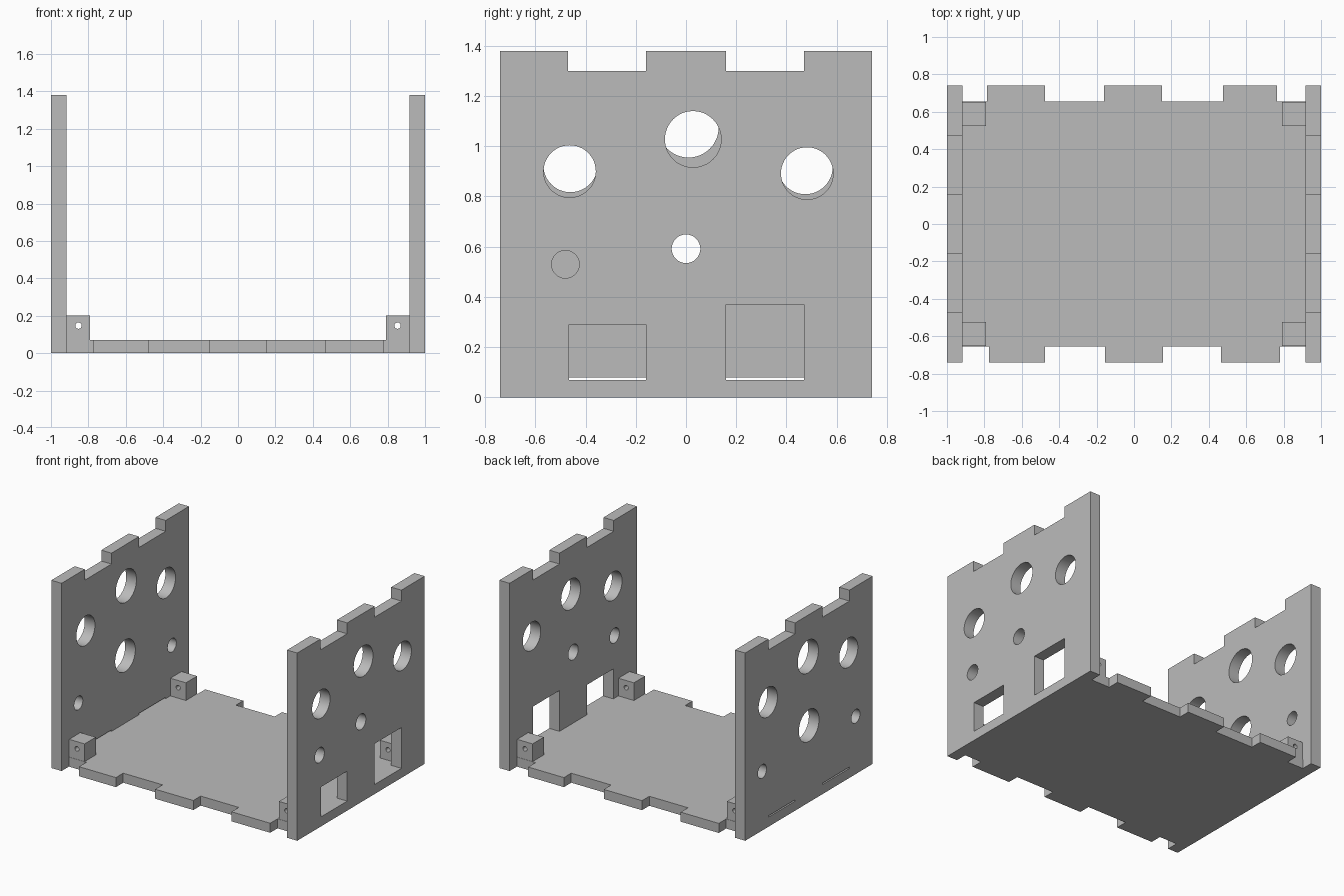
import bpy, bmesh, math
from mathutils import Matrix

if "Cube" in bpy.data.objects:
    bpy.data.objects.remove(bpy.data.objects["Cube"])

grey = bpy.data.materials.new("panel grey")
grey.use_nodes = True
grey.diffuse_color = (0.5, 0.5, 0.5, 1)
grey.node_tree.nodes["Principled BSDF"].inputs["Base Color"].default_value = (0.5, 0.5, 0.5, 1)

# Local profile axes to world axes
FLAT = Matrix.Identity(3)                                # profile in x, y
SIDE = Matrix(((0, 0, 1), (1, 0, 0), (0, 1, 0)))         # profile in y, z
FACE = Matrix(((1, 0, 0), (0, 0, -1), (0, 1, 0)))        # profile in x, z


def comb(level, spans):
    """Points along an edge that steps away from its level over each (start, end, step)."""
    pts = []
    for a, b, step in spans:
        pts += [(a, level), (a, step), (b, step), (b, level)]
    return pts


def circle(x, y, r, n=48):
    return [(x + r * math.cos(2 * math.pi * i / n), y + r * math.sin(2 * math.pi * i / n))
            for i in range(n)]


def panel(name, outline, holes, thickness, axes, centre):
    """Extrude an outline with round holes into a solid plate."""
    curve = bpy.data.curves.new(name, "CURVE")
    curve.dimensions = "2D"
    curve.fill_mode = "BOTH"
    curve.extrude = thickness / 2
    for loop in [outline] + [circle(*h) for h in holes]:
        spline = curve.splines.new("POLY")
        spline.points.add(len(loop) - 1)
        for p, (u, v) in zip(spline.points, loop):
            p.co = (u, v, 0, 1)
        spline.use_cyclic_u = True
    helper = bpy.data.objects.new(name + " profile", curve)
    bpy.context.collection.objects.link(helper)
    graph = bpy.context.evaluated_depsgraph_get()
    mesh = bpy.data.meshes.new_from_object(helper.evaluated_get(graph))
    bpy.data.objects.remove(helper)

    bm = bmesh.new()
    bm.from_mesh(mesh)
    bmesh.ops.remove_doubles(bm, verts=bm.verts, dist=0.0005)
    bmesh.ops.transform(bm, matrix=Matrix.Translation(centre) @ axes.to_4x4(), verts=bm.verts)
    bmesh.ops.recalc_face_normals(bm, faces=bm.faces)
    bm.to_mesh(mesh)
    bm.free()
    mesh.materials.clear()
    mesh.materials.append(grey)
    obj = bpy.data.objects.new(name, mesh)
    bpy.context.collection.objects.link(obj)
    bpy.ops.object.select_all(action="DESELECT")
    obj.select_set(True)
    bpy.context.view_layer.objects.active = obj
    bpy.ops.object.shade_smooth_by_angle(angle=math.radians(30))
    return obj


# Base plate with finger tabs on all four edges
front = comb(-0.655, [(-0.775, -0.475, -0.74), (-0.155, 0.155, -0.74), (0.465, 0.78, -0.74)])
back = comb(0.655, [(-0.785, -0.475, 0.74), (-0.16, 0.15, 0.74), (0.475, 0.765, 0.74)])
tabs = [(-0.47, -0.16), (0.16, 0.47)]
right_edge = [(x, y) for y, x in comb(-0.917, [(a, b, -1) for a, b in tabs])]
left_edge = [(x, y) for y, x in comb(0.917, [(a, b, 1) for a, b in tabs])]
base = ([(-0.917, -0.655)] + front + [(0.917, -0.655)] + left_edge
        + [(0.917, 0.655)] + back[::-1] + [(-0.917, 0.655)] + right_edge[::-1])
panel("base_plate", base, [], 0.07, FLAT, (0, 0, 0.035))


# Side walls: notched top, slots at the bottom, round openings
def wall(name, side, slots, holes):
    top = comb(1.38, [(-0.47, -0.16, 1.30), (0.16, 0.47, 1.30)])
    outline = ([(-0.74, 0)] + comb(0, slots) + [(0.74, 0), (0.74, 1.38)]
               + top[::-1] + [(-0.74, 1.38)])
    panel(name, outline, holes, 0.083, SIDE, (side * 0.9585, 0, 0))


wall("left_wall", 1, [(-0.465, -0.16, 0.29), (0.16, 0.47, 0.37)],
     [(-0.463, 0.90, 0.104), (0.028, 1.028, 0.112), (0.482, 0.892, 0.104),
      (0, 0.592, 0.057), (-0.48, 0.53, 0.055)])
wall("right_wall", -1, [(-0.47, -0.16, 0.08), (0.16, 0.47, 0.08)],
     [(-0.46, 0.925, 0.108), (0.01, 1.075, 0.12), (0.475, 0.918, 0.109),
      (0, 0.565, 0.117), (0.543, 0.435, 0.05), (-0.543, 0.425, 0.05)])

# Drilled corner blocks
square = [(-0.063, 0.07), (0.063, 0.07), (0.063, 0.2), (-0.063, 0.2)]
for sx, side in ((-1, "right"), (1, "left")):
    for sy, end in ((-1, "front"), (1, "back")):
        panel(f"{end}_{side}_corner_block", square, [(0, 0.147, 0.017, 24)], 0.13,
              FACE, (sx * 0.853, sy * 0.588, 0))
